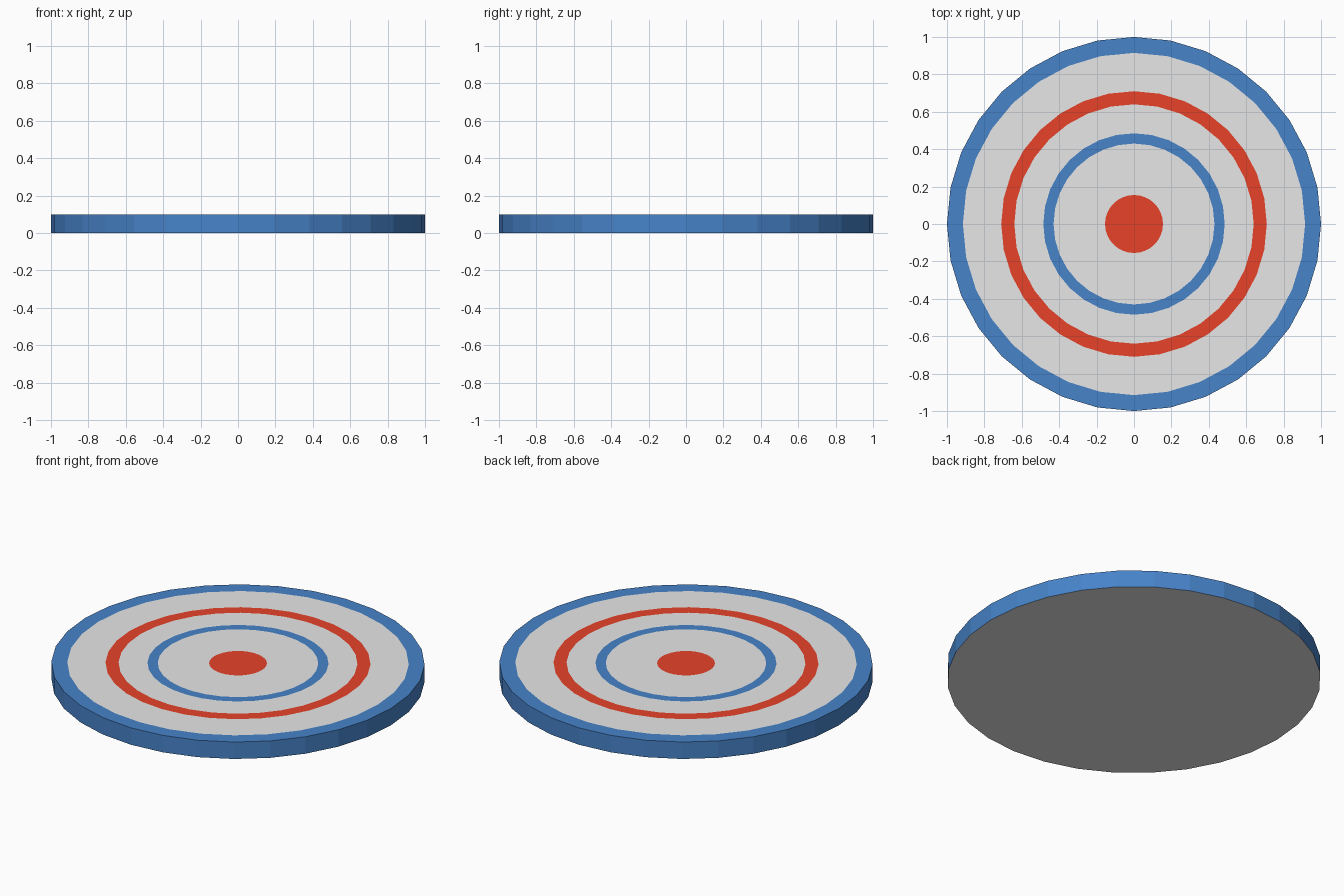
import bpy, bmesh, math

if "Cube" in bpy.data.objects:
    bpy.data.objects.remove(bpy.data.objects["Cube"])

SIDES = 32
HEIGHT = 0.10


def material(name, rgb):
    m = bpy.data.materials.new(name)
    m.diffuse_color = (*rgb, 1.0)
    m.use_nodes = True
    m.node_tree.nodes["Principled BSDF"].inputs["Base Color"].default_value = m.diffuse_color
    return m


BLUE, GREY, RED = 0, 1, 2
mats = [material("blue", (0.063, 0.227, 0.584)),
        material("light grey", (0.80, 0.80, 0.80)),
        material("red", (0.80, 0.055, 0.022))]

# Painted bands on top: outer radius and colour, from rim to centre
bands = [(1.0, BLUE), (0.915, GREY), (0.71, RED), (0.64, GREY),
         (0.485, BLUE), (0.43, GREY), (0.155, RED)]

bm = bmesh.new()


def ring(radius, z):
    return [bm.verts.new((radius * math.cos(2 * math.pi * i / SIDES),
                          radius * math.sin(2 * math.pi * i / SIDES), z))
            for i in range(SIDES)]


def bridge(outer, inner, colour):
    for i in range(SIDES):
        j = (i + 1) % SIDES
        f = bm.faces.new((outer[i], outer[j], inner[j], inner[i]))
        f.material_index = colour


# Underside and rim wall
bottom = ring(1.0, 0)
bm.faces.new(bottom[::-1]).material_index = GREY
rings = [ring(r, HEIGHT) for r, _ in bands]
bridge(bottom, rings[0], BLUE)

# Concentric top bands, then the bullseye
for k in range(len(bands) - 1):
    bridge(rings[k], rings[k + 1], bands[k][1])
bm.faces.new(rings[-1]).material_index = bands[-1][1]

mesh = bpy.data.meshes.new("target_disc")
bm.to_mesh(mesh)
bm.free()
for m in mats:
    mesh.materials.append(m)
disc = bpy.data.objects.new("target_disc", mesh)
bpy.context.collection.objects.link(disc)
